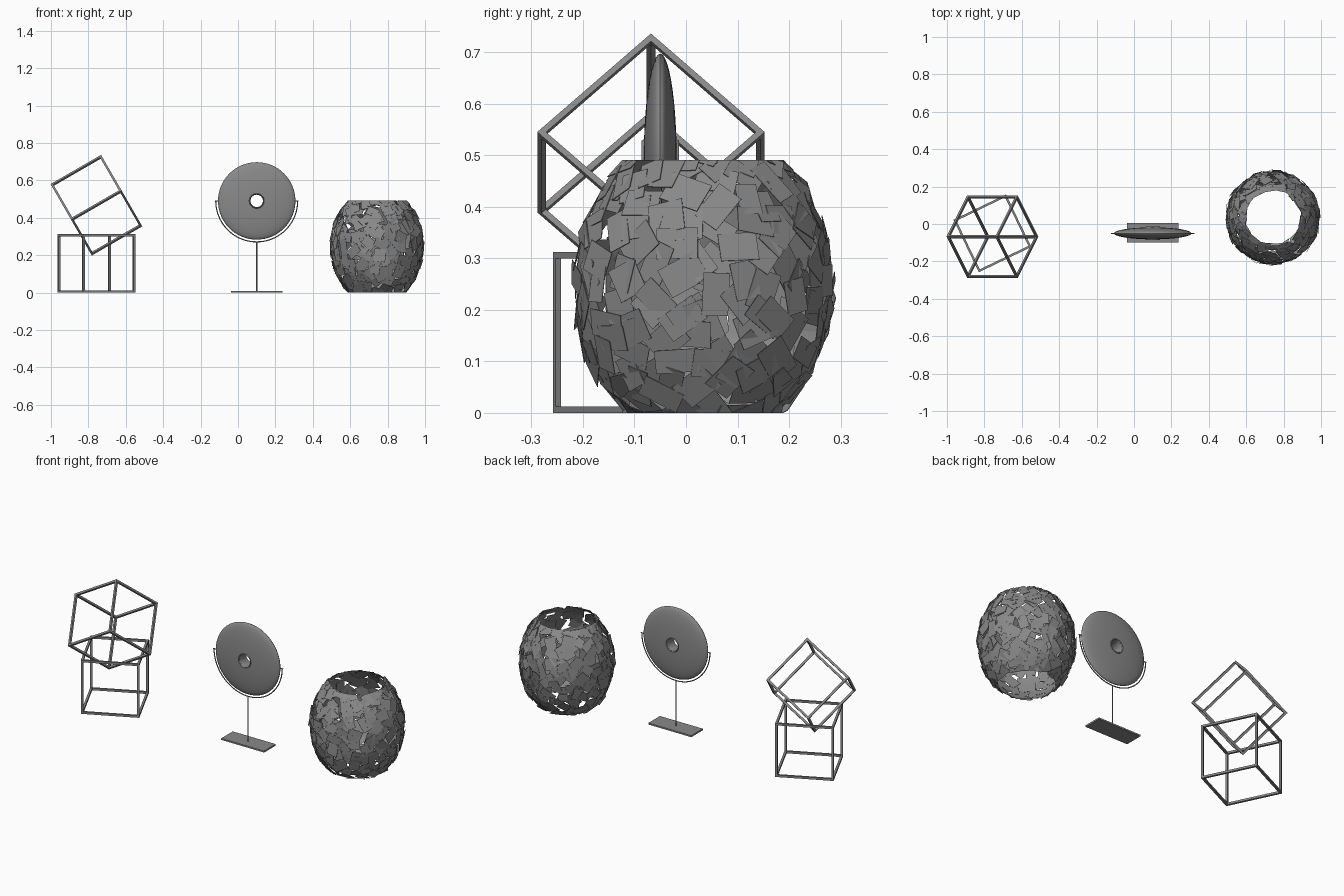
import bpy, bmesh, math, random
from mathutils import Matrix, Vector, Euler

random.seed(7)
if "Cube" in bpy.data.objects:
    bpy.data.objects.remove(bpy.data.objects["Cube"], do_unlink=True)

grey = bpy.data.materials.new("mid grey")
grey.use_nodes = True
COLOUR = (0.25, 0.25, 0.25, 1)
grey.diffuse_color = COLOUR
grey.node_tree.nodes["Principled BSDF"].inputs["Base Color"].default_value = COLOUR


def finish(name, bm, smooth=False):
    mesh = bpy.data.meshes.new(name)
    bm.to_mesh(mesh)
    bm.free()
    obj = bpy.data.objects.new(name, mesh)
    bpy.context.collection.objects.link(obj)
    mesh.materials.append(grey)
    if smooth:
        bpy.ops.object.select_all(action="DESELECT")
        obj.select_set(True)
        bpy.context.view_layer.objects.active = obj
        bpy.ops.object.shade_smooth_by_angle(angle=math.radians(40))
    return obj


def add_box(bm, size, matrix):
    bmesh.ops.create_cube(bm, size=1, matrix=matrix @ Matrix.Diagonal((*size, 1)))


# Open cube frames: twelve square bars each
def cube_frame(name, centre, rotation, side=0.3, bar=0.012):
    bm = bmesh.new()
    h = side / 2
    for axis in range(3):
        size = [bar] * 3
        size[axis] = side + bar
        for a in (-h, h):
            for b in (-h, h):
                pos = Vector()
                pos[(axis + 1) % 3], pos[(axis + 2) % 3] = a, b
                add_box(bm, size, Matrix.Translation(pos))
    obj = finish(name, bm)
    obj.location = centre
    obj.rotation_euler = [math.radians(r) for r in rotation]


cube_frame("lower_cube_frame", (-0.757, -0.05, 0.156), (0, 0, 25.7))
cube_frame("upper_cube_frame", (-0.757, -0.068, 0.467), (45, -30, 0))

# Lens-shaped disc with a collared central hole, turned about its axis
DISC = Vector((0.1, -0.05, 0.49))


def ring_solid(name, profile, steps=64):
    bm = bmesh.new()
    verts = [bm.verts.new((r, y, 0)) for r, y in profile]
    edges = [bm.edges.new((verts[i - 1], verts[i])) for i in range(len(verts))]
    bmesh.ops.spin(bm, geom=verts + edges, cent=(0, 0, 0), axis=(0, 1, 0),
                   angle=math.tau, steps=steps, use_merge=False)
    bmesh.ops.remove_doubles(bm, verts=bm.verts, dist=1e-5)
    bmesh.ops.recalc_face_normals(bm, faces=bm.faces)
    finish(name, bm, True).location = DISC


angles = [math.acos(0.035 / 0.207) * (i / 10) for i in range(-10, 11)]
ring_solid("disc", [(0.207 * math.cos(a), 0.032 * math.sin(a)) for a in angles])
ring_solid("hole_collar", [(0.038 + 0.005 * math.cos(a), 0.036 * math.sin(a))
                           for a in (math.tau * i / 16 for i in range(16))])


# Thin rods of the stand
def rod(name, points, radius):
    curve = bpy.data.curves.new(name, "CURVE")
    curve.dimensions = "3D"
    curve.bevel_depth = radius
    curve.bevel_resolution = 2
    curve.use_fill_caps = True
    line = curve.splines.new("POLY")
    line.points.add(len(points) - 1)
    for p, co in zip(line.points, points):
        p.co = (*co, 1)
    obj = bpy.data.objects.new(name, curve)
    bpy.context.collection.objects.link(obj)
    curve.materials.append(grey)


def around(r, a):
    return DISC + Vector((r * math.cos(a), 0, r * math.sin(a)))


rod("cradle_arc", [around(0.219, math.pi * (1 + i / 40)) for i in range(41)], 0.003)
for side, a in (("left", 0), ("right", math.pi)):
    rod(side + "_pivot_pin", [around(0.2, a), around(0.224, a)], 0.003)
rod("stem", [(0.1, -0.05, 0.005), (0.1, -0.05, 0.272)], 0.003)

bm = bmesh.new()
add_box(bm, (0.276, 0.106, 0.009), Matrix.Translation((0.1, -0.047, 0.0045)))
finish("stand_base", bm)

# Open-ended globe of overlapping thin tiles, trimmed flat at top and bottom
CENTRE = Vector((0.742, 0.034, 0.246))
WIDE, TALL, COUNT = 0.246, 0.305, 290
bm = bmesh.new()
for i in range(COUNT):
    h = -0.87 + 1.74 * (i + 0.5) / COUNT
    turn = i * math.pi * (3 - math.sqrt(5)) + random.uniform(-0.1, 0.1)
    h += random.uniform(-0.05, 0.05)
    r = math.sqrt(1 - h * h)
    way = Vector((r * math.cos(turn), r * math.sin(turn), h))
    pos = CENTRE + Vector((way.x * WIDE, way.y * WIDE, way.z * TALL))
    normal = Vector((way.x / WIDE, way.y / WIDE, way.z / TALL)).normalized()
    tilt = Euler((random.gauss(0, 0.08), random.gauss(0, 0.08), random.uniform(0, math.tau)))
    matrix = (Matrix.Translation(pos + normal * random.uniform(-0.004, 0.004))
              @ normal.to_track_quat("Z", "Y").to_matrix().to_4x4()
              @ tilt.to_matrix().to_4x4())
    add_box(bm, (random.uniform(0.065, 0.09), random.uniform(0.045, 0.065), 0.0015), matrix)
for z, up in ((0, -1), (0.491, 1)):
    bmesh.ops.bisect_plane(bm, geom=bm.verts[:] + bm.edges[:] + bm.faces[:],
                           plane_co=(0, 0, z), plane_no=(0, 0, up), clear_outer=True)
finish("tiled_globe", bm)
